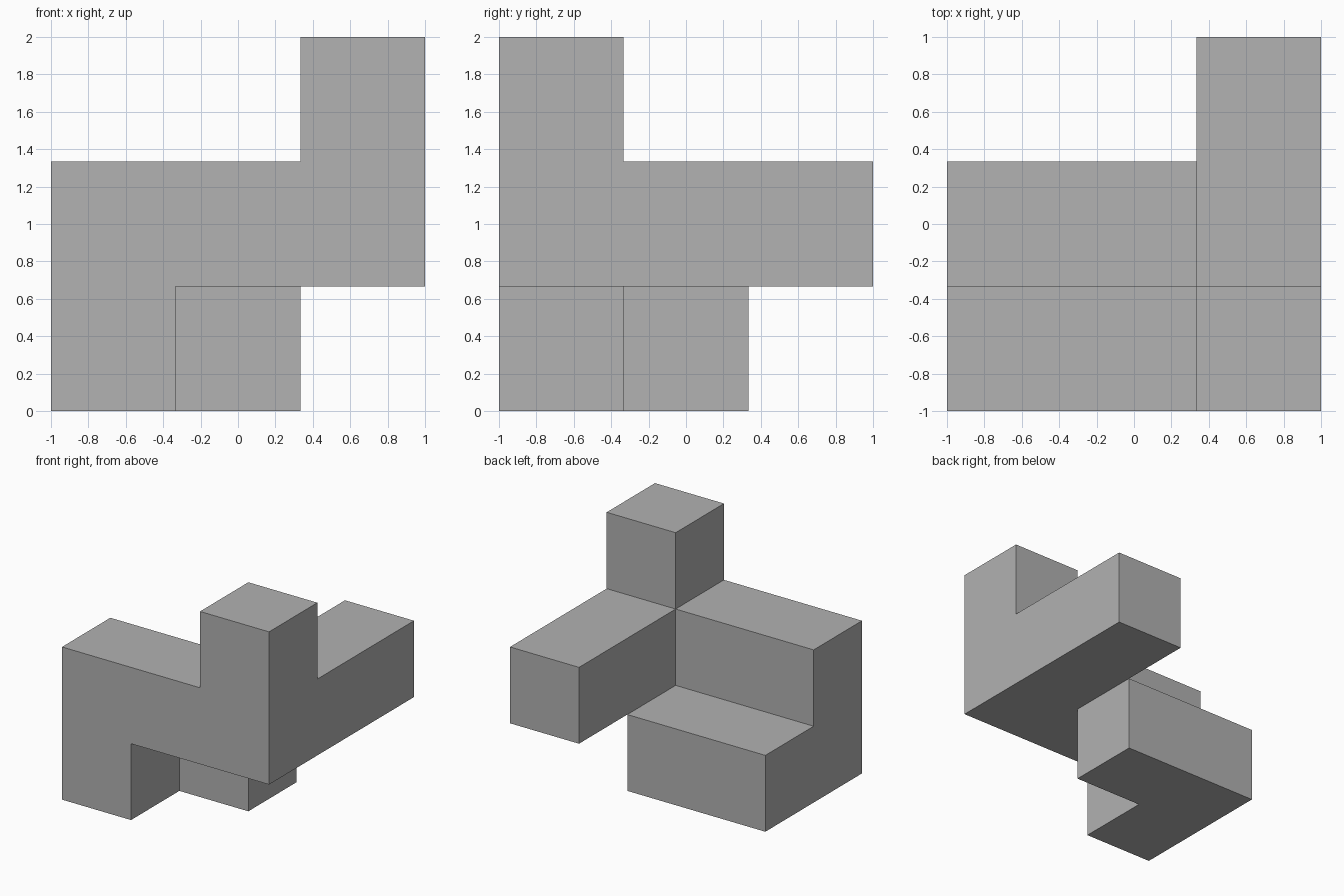
import bpy
import bmesh
from mathutils import Vector

if "Cube" in bpy.data.objects:
    bpy.data.objects.remove(bpy.data.objects["Cube"], do_unlink=True)

UNIT = 2 / 3


def run(start, axis, count):
    """Cells of a straight bar of unit cubes along one axis."""
    return {tuple(c + n * (i == axis) for i, c in enumerate(start)) for n in range(count)}


# Bars that make up the piece, as cells counted from the front right bottom
front_beam = run((0, 0, 1), 0, 3)
left_arm = run((2, 0, 1), 1, 3)
top_post = run((2, 0, 2), 2, 1)
front_foot = run((0, 0, 0), 2, 1)
rear_foot = run((0, 1, 0), 0, 2)
cells = front_beam | left_arm | top_post | front_foot | rear_foot

# Outer skin only: a square wherever a cell has no neighbour
bm = bmesh.new()
corners = {}


def corner(point):
    key = tuple(round(c) for c in point)
    if key not in corners:
        corners[key] = bm.verts.new(Vector(key) * UNIT - Vector((1, 1, 0)))
    return corners[key]


for cell in sorted(cells):
    for axis in range(3):
        u, v, n = (Vector([float(i == (axis + s) % 3) for i in range(3)]) for s in (1, 2, 0))
        for side in (-1, 1):
            base = Vector(cell)
            if tuple(round(c) for c in base + n * side) in cells:
                continue
            if side > 0:
                base += n
            loop = [base, base + u, base + u + v, base + v]
            bm.faces.new([corner(p) for p in loop[::side]])

# Merge coplanar squares into clean flat faces
bmesh.ops.dissolve_limit(bm, angle_limit=0.01, verts=bm.verts[:], edges=bm.edges[:])
mesh = bpy.data.meshes.new("puzzle_piece")
bm.to_mesh(mesh)
bm.free()

# Plain grey finish
grey = bpy.data.materials.new("grey")
grey.use_nodes = True
colour = (0.445, 0.445, 0.445, 1)
grey.diffuse_color = colour
grey.node_tree.nodes["Principled BSDF"].inputs["Base Color"].default_value = colour
mesh.materials.append(grey)

piece = bpy.data.objects.new("puzzle_piece", mesh)
bpy.context.collection.objects.link(piece)
